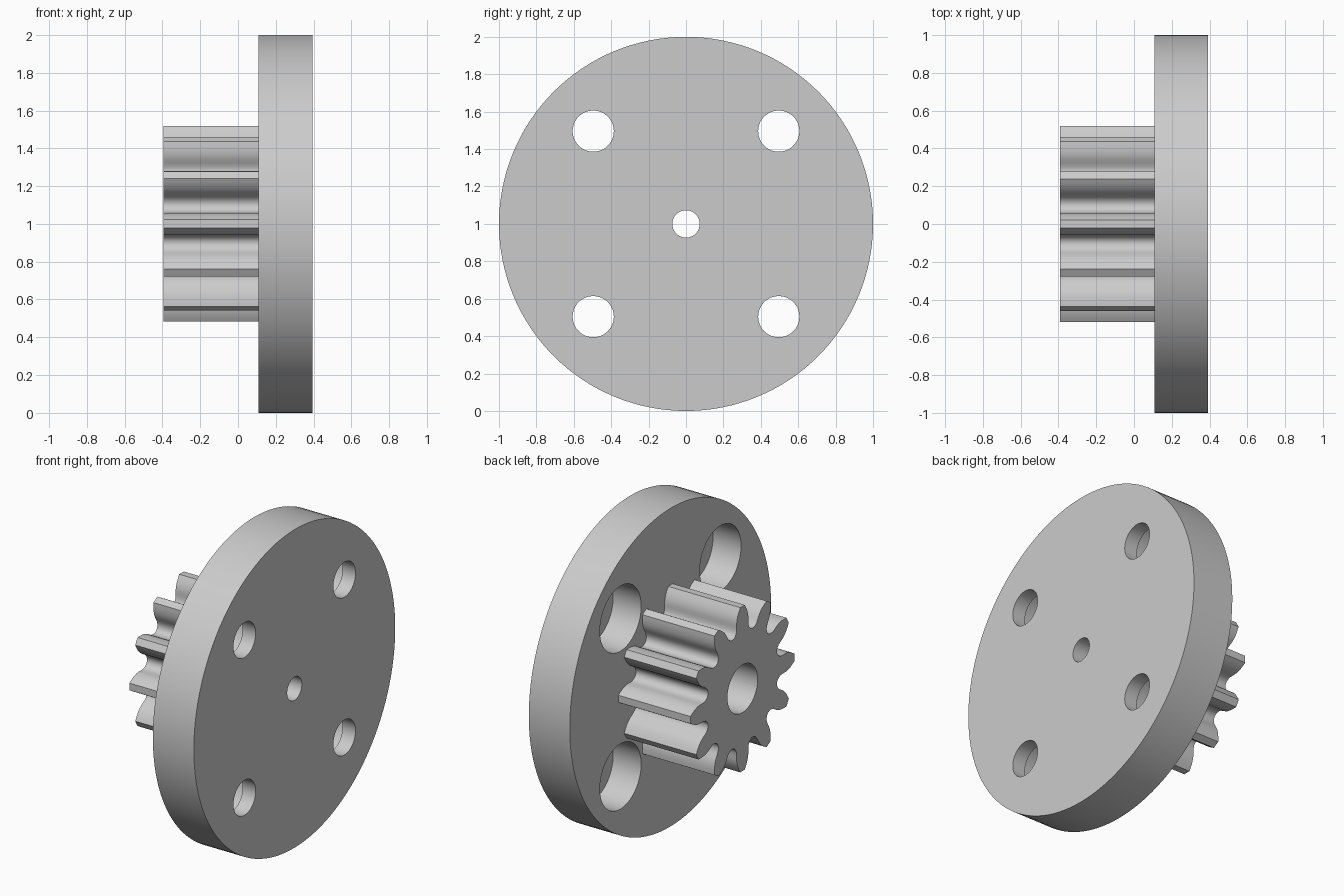
import bpy, bmesh, math

if "Cube" in bpy.data.objects:
    bpy.data.objects.remove(bpy.data.objects["Cube"])

X0, X1, X2 = -0.393, 0.108, 0.393   # gear face, plate back, plate front
ZC = 1.0                            # height of the axle


def extruded(name, outline, xa, xb):
    """Prism along x from a list of (y, z) points."""
    bm = bmesh.new()
    face = bm.faces.new([bm.verts.new((xa, y, z)) for y, z in outline])
    out = bmesh.ops.extrude_face_region(bm, geom=[face])
    for v in out["geom"]:
        if isinstance(v, bmesh.types.BMVert):
            v.co.x = xb
    bmesh.ops.recalc_face_normals(bm, faces=bm.faces)
    mesh = bpy.data.meshes.new(name)
    bm.to_mesh(mesh)
    bm.free()
    ob = bpy.data.objects.new(name, mesh)
    bpy.context.collection.objects.link(ob)
    return ob


def circle(r, y=0.0, z=ZC, n=64):
    return [(y + r * math.cos(2 * math.pi * i / n),
             z + r * math.sin(2 * math.pi * i / n)) for i in range(n)]


def combine(target, tool, operation):
    tool.hide_render = True
    mod = target.modifiers.new(operation, 'BOOLEAN')
    mod.operation, mod.solver, mod.object = operation, 'EXACT', tool
    bpy.context.view_layer.objects.active = target
    bpy.ops.object.modifier_apply(modifier=mod.name)
    bpy.data.objects.remove(tool)


# Gear outline: one flank as (radius, half width along the arc), tip to root
TEETH = 12
flank = [(0.518, 0.0225), (0.500, 0.034), (0.475, 0.048), (0.450, 0.056),
         (0.430, 0.0585), (0.410, 0.0585), (0.387, 0.0595), (0.370, 0.066),
         (0.359, 0.078)]
root = (0.355, 0.355 * math.pi / TEETH)
side = [(r, w / r) for r, w in flank]
tooth = [(r, -a) for r, a in reversed(side)] + side + [(root[0], root[1] / root[0])]
outline = []
for t in range(TEETH):
    for r, a in tooth:
        ang = 2 * math.pi * t / TEETH + a
        outline.append((r * math.cos(ang), ZC + r * math.sin(ang)))

# Round plate joined with the gear
wheel = extruded("geared_plate", circle(1.0, n=128), X1, X2)
combine(wheel, extruded("gear", outline, X0, X1 + 0.05), 'UNION')

# Stepped axle bore
combine(wheel, extruded("bore", circle(0.15), X0 - 0.1, X1), 'DIFFERENCE')
combine(wheel, extruded("axle_hole", circle(0.073), X1 - 0.1, X2 + 0.1), 'DIFFERENCE')

# Four counterbored bolt holes
for sy in (-1, 1):
    for sz in (-1, 1):
        y, z = 0.496 * sy, ZC + 0.496 * sz
        combine(wheel, extruded("counterbore", circle(0.205, y, z), X1 - 0.02, X1 + 0.195), 'DIFFERENCE')
        combine(wheel, extruded("bolt_hole", circle(0.11, y, z), X1 + 0.1, X2 + 0.1), 'DIFFERENCE')

# Smooth curved walls, crisp edges
bpy.ops.object.select_all(action='DESELECT')
wheel.select_set(True)
bpy.context.view_layer.objects.active = wheel
bpy.ops.object.shade_smooth_by_angle(angle=math.radians(32))
